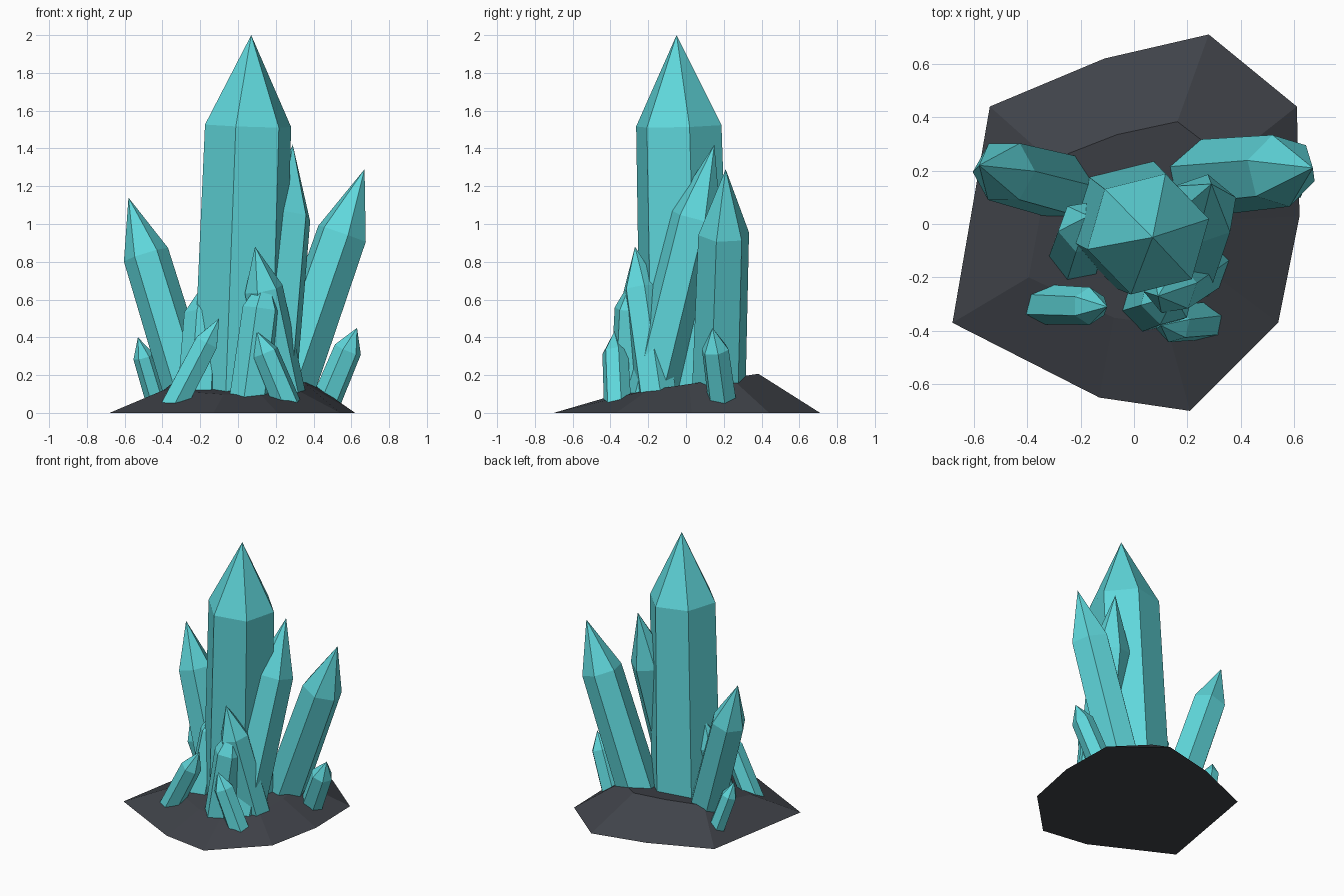
import bpy, bmesh
from math import cos, sin, radians
from mathutils import Vector

cube = bpy.data.objects.get("Cube")
if cube:
    bpy.data.objects.remove(cube)


def material(name, rgb):
    mat = bpy.data.materials.new(name)
    mat.use_nodes = True
    mat.diffuse_color = (*rgb, 1)
    mat.node_tree.nodes["Principled BSDF"].inputs["Base Color"].default_value = (*rgb, 1)
    return mat


def make_object(name, bm, mat):
    bmesh.ops.recalc_face_normals(bm, faces=bm.faces)
    mesh = bpy.data.meshes.new(name)
    bm.to_mesh(mesh)
    bm.free()
    mesh.materials.append(mat)
    obj = bpy.data.objects.new(name, mesh)
    bpy.context.collection.objects.link(obj)
    return obj


def bridge(bm, lower, upper):
    n = len(lower)
    for i in range(n):
        j = (i + 1) % n
        bm.faces.new((lower[i], lower[j], upper[j], upper[i]))


def crystal(name, base, tip, radius, turn=0, shoulder=0.745):
    """Six-sided leaning prism with a pointed end and a level foot."""
    base, tip = Vector(base), Vector(tip)
    axis = tip - base
    tilt = Vector((0, 0, 1)).rotation_difference(axis)
    bm = bmesh.new()
    foot, neck = [], []
    for i in range(6):
        a = radians(turn + 60 * i)
        offset = tilt @ Vector((cos(a), sin(a), 0))
        p = base + offset * radius
        p -= axis * ((p.z - 0.03) / axis.z)
        foot.append(bm.verts.new(p))
        neck.append(bm.verts.new(base + axis * shoulder + offset * radius * 0.94))
    point = bm.verts.new(tip)
    bm.faces.new(foot)
    bridge(bm, foot, neck)
    for i in range(6):
        bm.faces.new((neck[i], neck[(i + 1) % 6], point))
    return make_object(name, bm, crystal_mat)


crystal_mat = material("teal crystal", (0.115, 0.68, 0.71))
rock_mat = material("dark rock", (0.05, 0.055, 0.066))

# Rock mound: irregular outline with a raised, slightly sloping top
outline = [(-0.68, -0.37), (-0.13, -0.65), (0.21, -0.70), (0.54, -0.37), (0.62, 0.03),
           (0.61, 0.44), (0.28, 0.71), (-0.11, 0.62), (-0.54, 0.44)]
bm = bmesh.new()
ground = [bm.verts.new((x, y, 0)) for x, y in outline]
top = [bm.verts.new((x * 0.58, y * 0.54, 0.15 + y * 0.08)) for x, y in outline]
bm.faces.new(ground)
bridge(bm, ground, top)
bm.faces.new(top)
make_object("rock_base", bm, rock_mat)

# Large crystals
crystal("main_crystal", (0, 0, 0), (0.07, -0.05, 2.0), 0.25, 14, 0.76)
crystal("left_crystal", (-0.23, 0.13, 0), (-0.58, 0.22, 1.14), 0.13, 0, 0.735)
crystal("right_crystal", (0.22, 0.17, 0), (0.67, 0.21, 1.29), 0.147, -16, 0.735)
crystal("leaning_crystal", (0.16, -0.20, 0), (0.29, 0.15, 1.42), 0.145, 20, 0.73)

# Medium crystals around the front
crystal("front_tall_crystal", (0.27, -0.14, 0), (0.09, -0.27, 0.88), 0.11, 10)
crystal("front_wide_crystal", (0.05, -0.30, 0), (0.15, -0.27, 0.74), 0.11, 15)
crystal("front_left_crystal", (-0.22, -0.13, 0), (-0.17, 0.03, 0.70), 0.11, 10)

# Small crystals at the edge
crystal("low_left_crystal", (-0.36, -0.30, 0), (-0.10, -0.31, 0.50), 0.075, 30)
crystal("low_front_crystal", (0.28, -0.36, 0), (0.10, -0.38, 0.43), 0.075, 15)
crystal("low_right_crystal", (0.44, 0.20, 0), (0.63, 0.14, 0.45), 0.08, 10)
crystal("low_back_crystal", (-0.41, 0.26, 0), (-0.53, 0.19, 0.40), 0.06, 0)
